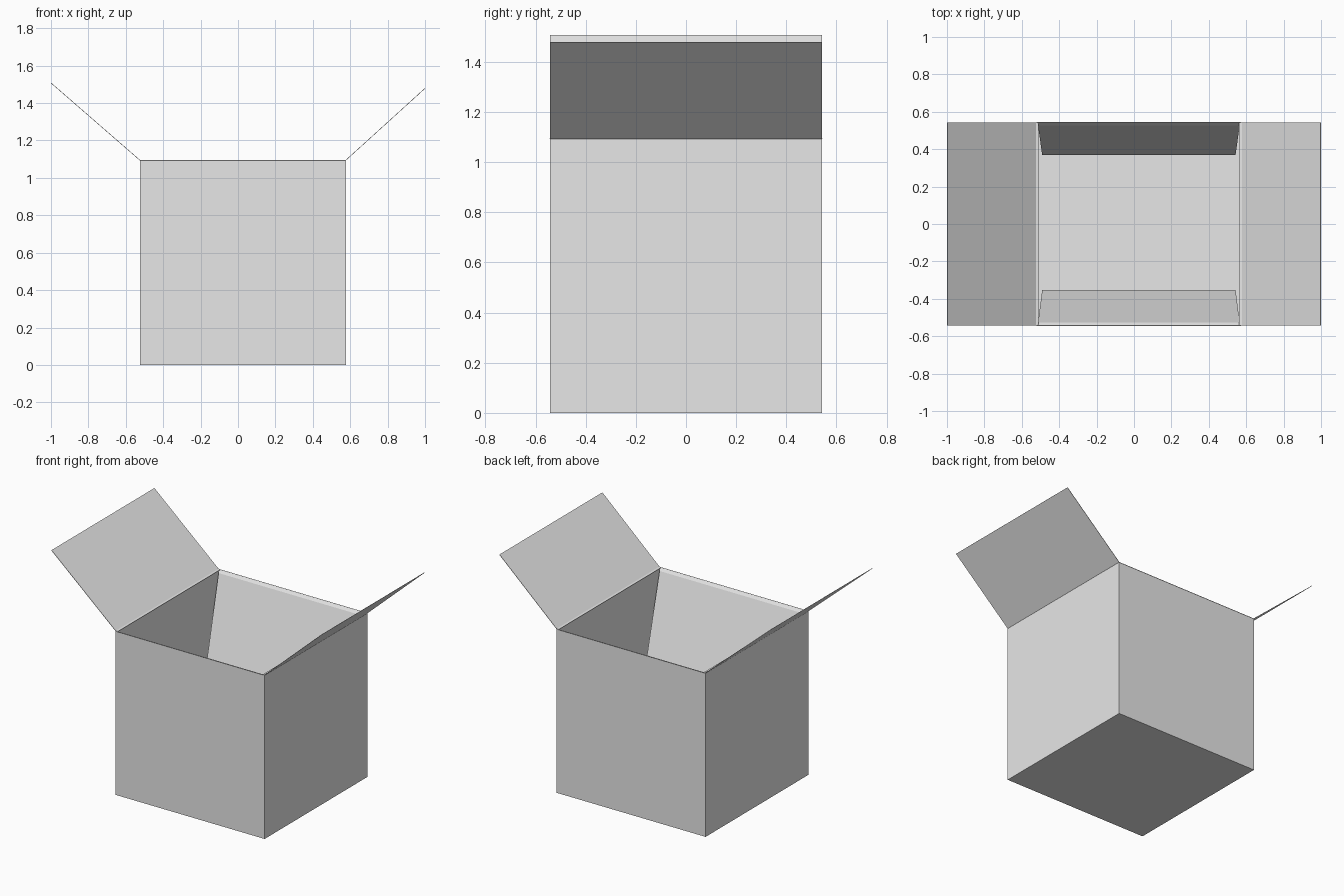
import bpy, bmesh

if "Cube" in bpy.data.objects:
    bpy.data.objects.remove(bpy.data.objects["Cube"], do_unlink=True)

card = bpy.data.materials.new("light_grey_card")
card.use_nodes = True
card.diffuse_color = (0.8, 0.8, 0.8, 1)
card.node_tree.nodes["Principled BSDF"].inputs["Base Color"].default_value = (0.8, 0.8, 0.8, 1)

LEFT, RIGHT, DEPTH, TOP = -0.525, 0.577, 0.543, 1.095
CARD = 0.003


def finish(name, bm, offset):
    """Turn a sheet into an object with card thickness."""
    bmesh.ops.recalc_face_normals(bm, faces=bm.faces)
    mesh = bpy.data.meshes.new(name)
    bm.to_mesh(mesh)
    bm.free()
    mesh.materials.append(card)
    obj = bpy.data.objects.new(name, mesh)
    bpy.context.collection.objects.link(obj)
    thick = obj.modifiers.new("card_thickness", "SOLIDIFY")
    thick.thickness = CARD
    thick.offset = offset
    return obj


def sheet(name, rows):
    """Folded sheet: each row is a pair of end points along a fold."""
    bm = bmesh.new()
    folds = [[bm.verts.new(p) for p in row] for row in rows]
    for (a, b), (c, d) in zip(folds, folds[1:]):
        bm.faces.new((a, b, d, c))
    finish(name, bm, 0)


# Open box body: a cube with its lid removed
bm = bmesh.new()
bmesh.ops.create_cube(bm, size=1)
lid = [f for f in bm.faces if f.normal.z > 0.9]
for v in bm.verts:
    v.co.x = LEFT if v.co.x < 0 else RIGHT
    v.co.y = DEPTH if v.co.y > 0 else -DEPTH
    v.co.z = TOP if v.co.z > 0 else 0
bmesh.ops.delete(bm, geom=lid, context="FACES_ONLY")
finish("box_body", bm, -1)

# Raised side flaps, each with a narrow fold along the rim
for name, side, edge, tip, height in (
    ("right_flap", -1, LEFT, -0.999, 1.507),
    ("left_flap", 1, RIGHT, 0.999, 1.478),
):
    profile = ((edge - side * 0.015, TOP - 0.002), (edge, TOP), (tip, height))
    sheet(name, [((x, -DEPTH, z), (x, DEPTH, z)) for x, z in profile])

# Front and back flaps folded down inside, tapering to their free edge
for name, side, reach in (("front_inner_flap", -1, 0.355), ("back_inner_flap", 1, 0.37)):
    profile = ((DEPTH, TOP, 0.004), (DEPTH - 0.014, TOP - 0.02, 0.012), (reach, 0.54, 0.034))
    sheet(name, [((LEFT + inset, side * y, z), (RIGHT - inset, side * y, z))
                 for y, z, inset in profile])
